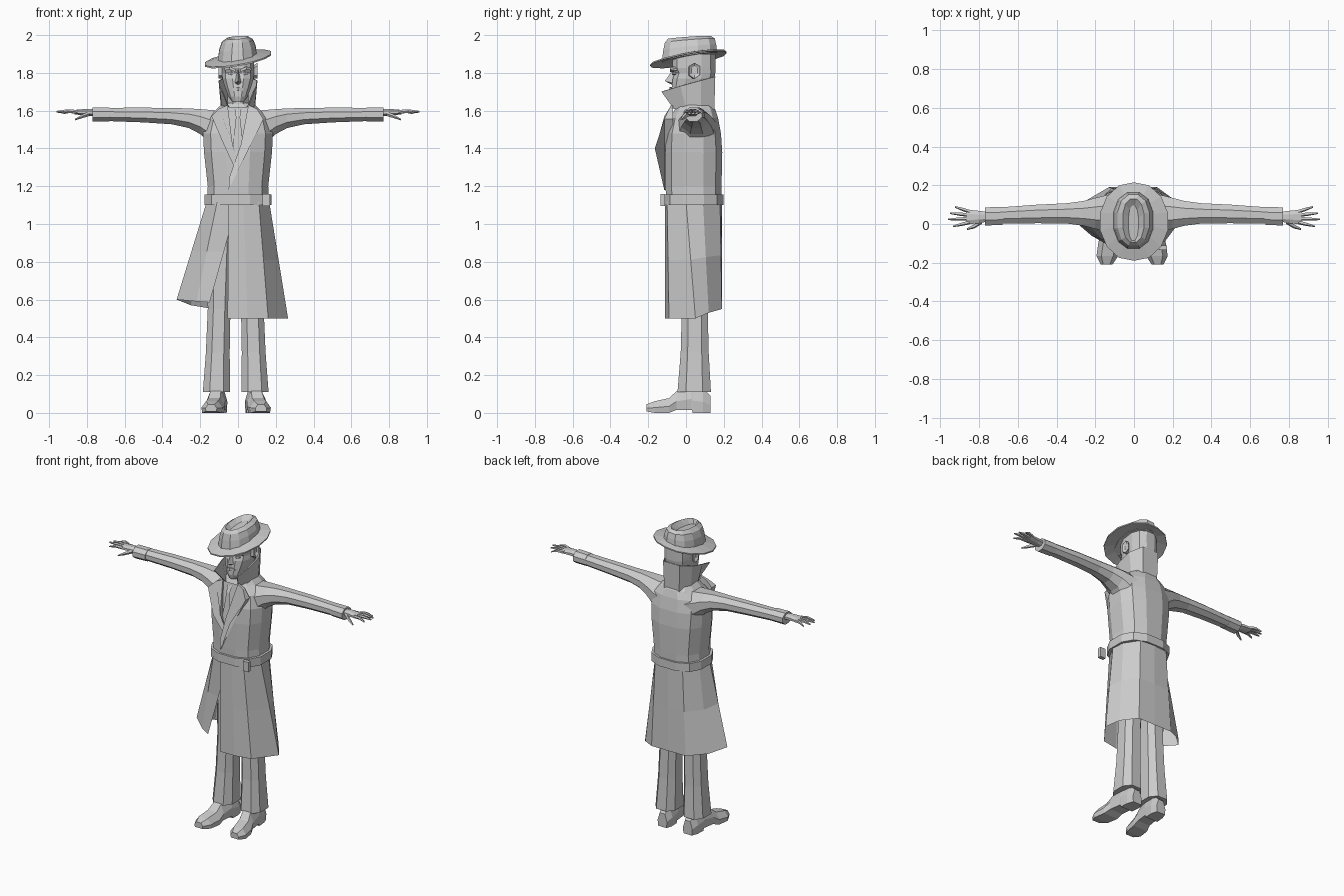
import bpy, bmesh, math
from mathutils import Vector


def build(name, verts, faces):
    me = bpy.data.meshes.new(name)
    bm = bmesh.new()
    vs = [bm.verts.new(v) for v in verts]
    for f in faces:
        bm.faces.new([vs[i] for i in f])
    bmesh.ops.recalc_face_normals(bm, faces=bm.faces)
    bm.to_mesh(me)
    bm.free()
    ob = bpy.data.objects.new(name, me)
    bpy.context.collection.objects.link(ob)
    return ob


def loft(name, rings, caps=True, closed=True):
    n = len(rings[0])
    verts = [p for r in rings for p in r]
    faces = []
    for k in range(len(rings) - 1):
        for i in range(n if closed else n - 1):
            j = (i + 1) % n
            faces.append((k*n + i, k*n + j, (k+1)*n + j, (k+1)*n + i))
    if caps:
        faces += [tuple(range(n)), tuple(range((len(rings)-1)*n, len(rings)*n))]
    return build(name, verts, faces)


def oval(n, p=1.0):
    out = []
    for i in range(n):
        a = 2 * math.pi * (i + 0.5) / n
        c, s = math.cos(a), math.sin(a)
        k = 1 / math.cos(math.pi / n)
        f = lambda t: math.copysign(abs(t) ** p, t)
        out.append((max(-1, min(1, f(c) * k)), max(-1, min(1, f(s) * k))))
    return out


def zring(z, rx, y0, y1, n=12, cx=0.0, p=0.8, tx=0.0, ty=0.0):
    """Horizontal section, optionally tilted in x and y."""
    cy, ry = (y0 + y1) / 2, (y1 - y0) / 2
    return [(cx + rx*c, cy + ry*s, z + tx*rx*c + ty*(cy + ry*s)) for c, s in oval(n, p)]


def xring(x, cy, cz, ry, rz, n=8):
    return [(x, cy + ry*c, cz + rz*s) for c, s in oval(n)]


# Coat body
loft("coat_body", [zring(*r) for r in [
    (1.10, .165, -.105, .185), (1.20, .160, -.108, .188), (1.38, .180, -.110, .192),
    (1.48, .185, -.105, .185), (1.56, .165, -.085, .170), (1.605, .115, -.06, .155),
    (1.64, .08, -.04, .13)]])

# Coat skirt: open front, flared and swung to one side
top = [(.0, -.095), (-.11, -.10), (-.165, -.01), (-.16, .09), (-.10, .18), (0, .19),
       (.10, .18), (.16, .09), (.165, 0), (.11, -.10), (.03, -.11), (-.05, -.11)]
hem = [(-.15, -.10, .585), (-.22, -.06, .59), (-.325, .03, .60), (-.25, .12, .57),
       (-.13, .19, .55), (0, .19, .55), (.12, .19, .55), (.215, .12, .53),
       (.265, .05, .50), (.16, -.09, .50), (.05, -.11, .50), (-.055, -.11, .50)]
rows = [[Vector((x, y, 1.12)).lerp(Vector(h), t) for (x, y), h in zip(top, hem)]
        for t in (0, .5, 1)]
loft("coat_skirt", rows, caps=False, closed=False)

# Belt and loops
loft("belt", [zring(1.10, .178, -.12, .198), zring(1.155, .178, -.12, .198)])
loft("belt_end", [zring(1.095, .02, -.135, -.11, 4, .15, 1), zring(1.16, .02, -.135, -.11, 4, .15, 1)])

# Shirt and tie in the neck opening
build("shirt", [(-.065, -.075, 1.62), (.065, -.075, 1.62), (.05, -.112, 1.46), (-.02, -.12, 1.30),
                (-.05, -.112, 1.46)], [(0, 1, 2, 3, 4)])
build("tie", [(-.018, -.085, 1.61), (.018, -.085, 1.61), (.011, -.105, 1.565), (.028, -.125, 1.42),
              (-.01, -.13, 1.33), (-.026, -.125, 1.42), (-.011, -.105, 1.565)],
      [(0, 1, 2, 6), (2, 3, 4, 5, 6)])

# Lapels, the left one crossing over the right
left = [(.055, -.08, 1.63), (.10, -.09, 1.61), (.135, -.115, 1.555), (.055, -.165, 1.40),
        (-.05, -.115, 1.18), (-.045, -.125, 1.25), (.015, -.15, 1.42)]
right = [(-.055, -.08, 1.63), (-.10, -.09, 1.61), (-.14, -.115, 1.57), (-.075, -.155, 1.42),
         (-.01, -.12, 1.28), (-.005, -.125, 1.33), (-.03, -.145, 1.43)]
for side, pts in (("left", left), ("right", right)):
    loft("lapel_" + side, [pts, [(x, -.07, z) for x, y, z in pts]])

# Upturned collar, open at the front
low = [(-.05, -.065, 1.61), (-.085, .0, 1.61), (-.09, .08, 1.61), (-.055, .15, 1.60)]
high = [(-.085, -.13, 1.70), (-.10, -.03, 1.73), (-.103, .08, 1.76), (-.06, .155, 1.78)]
both = lambda pts: pts + [(-x, y, z) for x, y, z in reversed(pts)]
collar = loft("collar", [both(low), both(high)], caps=False, closed=False)
collar.modifiers.new("thickness", 'SOLIDIFY').thickness = 0.006

# Neck and head
loft("neck", [zring(1.56, .055, -.05, .10, 8), zring(1.72, .055, -.035, .11, 8)])
loft("head", [zring(*r) for r in [
    (1.645, .028, -.070, .02), (1.675, .050, -.078, .06), (1.72, .068, -.076, .125),
    (1.77, .083, -.070, .15), (1.80, .084, -.060, .155), (1.825, .086, -.072, .155),
    (1.90, .085, -.070, .155)]])
build("nose", [(0, -.068, 1.82), (-.020, -.066, 1.745), (.020, -.066, 1.745), (0, -.112, 1.757),
               (0, -.07, 1.735)], [(0, 1, 3), (0, 3, 2), (1, 4, 3), (3, 4, 2)])
loft("mouth", [xring(-.028, -.07, 1.712, .007, .006, 4), xring(0, -.078, 1.714, .009, .011, 4),
               xring(.028, -.07, 1.712, .007, .006, 4)])

for side, s in (("left", 1), ("right", -1)):
    # Brow, eye and ear
    loft("brow_" + side, [xring(s*.012, -.072, 1.812, .012, .007, 4),
                          xring(s*.045, -.074, 1.826, .012, .008, 4),
                          xring(s*.072, -.055, 1.818, .008, .006, 4)])
    loft("eye_" + side, [xring(s*.022, -.062, 1.797, .006, .004, 4),
                         xring(s*.037, -.063, 1.798, .010, .009, 4),
                         xring(s*.054, -.058, 1.797, .006, .004, 4)])
    loft("ear_" + side, [xring(s*.078, .03, 1.805, .018, .033, 6),
                         xring(s*.104, .045, 1.812, .028, .042, 6),
                         xring(s*.094, .045, 1.812, .015, .025, 6)])

    # Sleeve and cuff
    loft("sleeve_" + side, [xring(s*x, *r) for x, *r in [
        (.10, .055, 1.49, .105, .11), (.20, .055, 1.542, .080, .066), (.26, .055, 1.56, .064, .052),
        (.35, .055, 1.571, .052, .043), (.50, .052, 1.577, .048, .039), (.69, .044, 1.58, .042, .035)]])
    loft("cuff_" + side, [xring(s*.68, .042, 1.58, .046, .037), xring(s*.77, .039, 1.58, .047, .038)])

    # Hand with spread fingers
    loft("palm_" + side, [xring(s*x, *r) for x, *r in [
        (.75, .038, 1.588, .024, .018), (.80, .036, 1.592, .032, .018), (.865, .036, 1.592, .038, .012)]])
    for i, (y0, y1, x1, z1) in enumerate([(.008, -.012, .935, 1.588), (.027, .024, .96, 1.595),
                                          (.046, .056, .952, 1.592), (.064, .088, .925, 1.585)]):
        mid = ((y0 + y1) / 2, 1.598)
        loft(f"finger_{side}_{i + 1}", [
            xring(s*.85, y0, 1.593, .0095, .010, 5), xring(s*(.85 + x1)/2, *mid, .0085, .009, 5),
            xring(s*x1, y1, z1, .004, .004, 5)])
    loft("thumb_" + side, [xring(s*.785, .015, 1.585, .014, .013, 5), xring(s*.825, -.012, 1.57, .011, .010, 5),
                           xring(s*.862, -.026, 1.553, .005, .004, 5)])

    # Trouser leg
    loft("trouser_leg_" + side, [zring(z, r, y0, y1, 8, -.012 + s*c) for z, r, y0, y1, c in [
        (.11, .072, -.045, .132, .102), (.32, .063, -.028, .12, .095),
        (.55, .060, -.022, .115, .088), (.95, .072, -.03, .13, .08)]])

    # Shoe: sections from heel to toe, with a raised arch
    secs = []
    for y, cx, w, h, b in [(.13, .093, .034, .09, 0), (.09, .094, .048, .13, 0), (.035, .098, .048, .145, 0),
                           (.03, .098, .048, .145, .016), (-.05, .108, .050, .115, .016),
                           (-.09, .116, .057, .078, 0), (-.165, .128, .056, .062, 0), (-.21, .132, .030, .045, .008)]:
        c = -.010 + s*cx
        secs.append([(c + k*w, y, z) for k, z in [
            (-.92, b), (-1, b + (h - b)*.45), (-.55, h), (.55, h), (1, b + (h - b)*.45), (.92, b)]])
    loft("shoe_" + side, secs)

# Hat: tilted brim and creased crown
tilt = dict(n=14, p=1.0, tx=.17, ty=.17)
loft("hat_brim", [zring(1.880, .09, -.10, .15, **tilt), zring(1.868, .175, -.19, .215, **tilt),
                  zring(1.876, .175, -.19, .215, **tilt), zring(1.892, .09, -.10, .15, **tilt)])
crown = dict(n=12, p=.9, cx=-.003)
loft("hat_crown", [
    zring(1.875, .104, -.128, .165, tx=.15, ty=.17, **crown),
    zring(1.930, .096, -.120, .160, tx=.10, ty=.10, **crown),
    zring(1.968, .082, -.112, .152, tx=.08, ty=.08, **crown),
    zring(1.986, .055, -.095, .130, tx=.08, ty=.07, **crown),
    zring(1.958, .026, -.085, .095, tx=0, ty=.10, **crown)])
